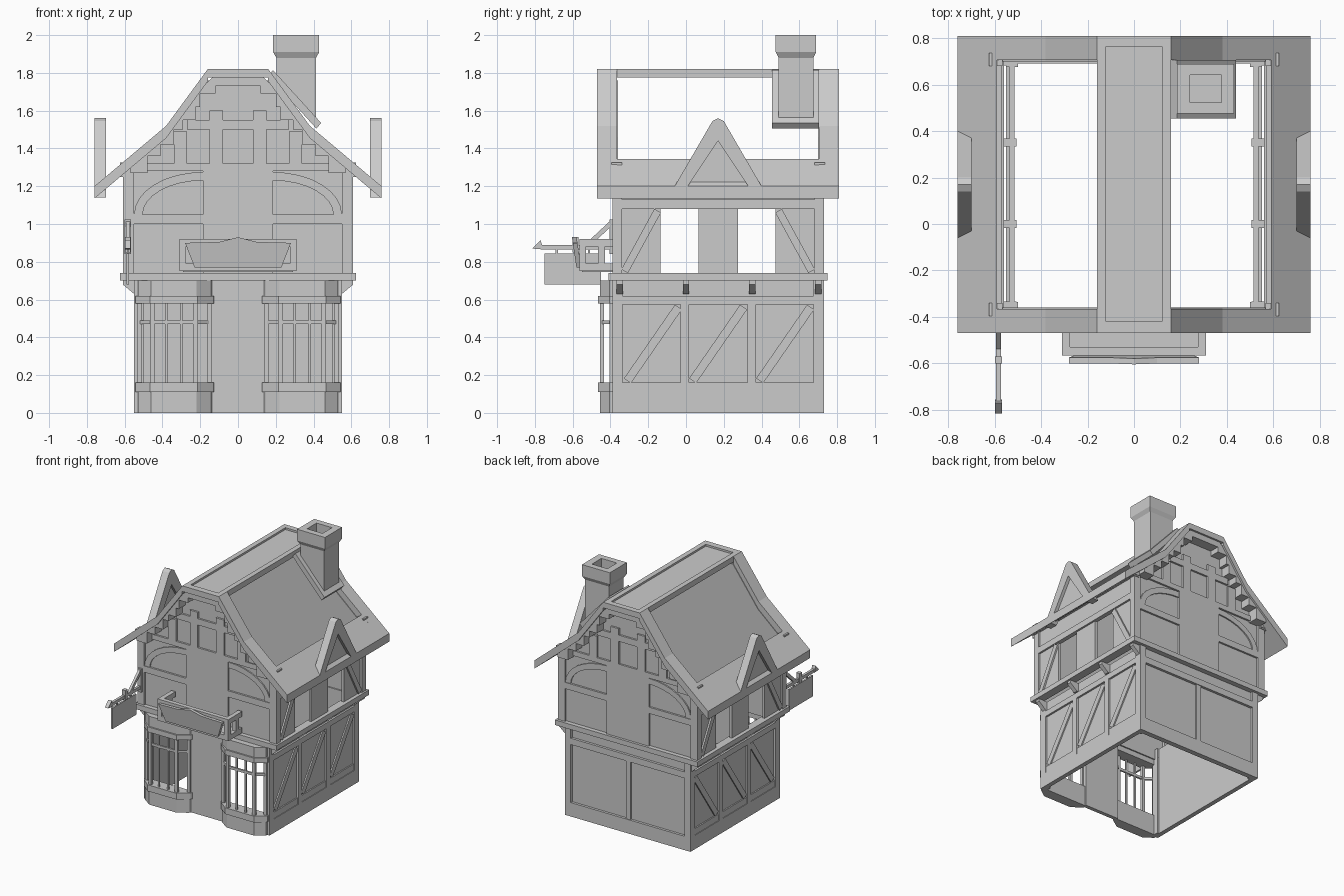
import bpy, bmesh, math
from mathutils import Vector

cube = bpy.data.objects.get("Cube")
if cube:
    bpy.data.objects.remove(cube)

plaster = bpy.data.materials.new("plain_grey")
plaster.use_nodes = True
GREY = (0.6, 0.6, 0.6, 1)
plaster.diffuse_color = GREY
plaster.node_tree.nodes["Principled BSDF"].inputs["Base Color"].default_value = GREY

MID = 0.17  # middle of the house from front to back


def prism(points, axis, a, b):
    """Outline pushed along an axis; outline is (x,z) for y, (y,z) for x, (x,y) for z."""
    put = {"x": lambda p, d: (d, p[0], p[1]),
           "y": lambda p, d: (p[0], d, p[1]),
           "z": lambda p, d: (p[0], p[1], d)}[axis]
    return [put(p, a) for p in points], [put(p, b) for p in points]


def box(x0, x1, y0, y1, z0, z1):
    return prism([(x0, y0), (x1, y0), (x1, y1), (x0, y1)], "z", z0, z1)


def bar(p, q, width, axis, a, b):
    p, q = Vector(p), Vector(q)
    n = (q - p).orthogonal().normalized() * width / 2
    return prism([p + n, q + n, q - n, p - n], axis, a, b)


def build(name, solids, sides=False, ends=False):
    """Make one object of closed solids, mirrored left/right and front/back on demand."""
    bm = bmesh.new()
    for low, high in solids:
        for mx in ((1, -1) if sides else (1,)):
            for back in ((False, True) if ends else (False,)):
                rings = [[bm.verts.new((x * mx, 2 * MID - y if back else y, z))
                          for x, y, z in ring] for ring in (low, high)]
                made = [bm.faces.new(r) for r in rings]
                count = len(low)
                for i in range(count):
                    j = (i + 1) % count
                    made.append(bm.faces.new((rings[0][i], rings[0][j], rings[1][j], rings[1][i])))
                bmesh.ops.recalc_face_normals(bm, faces=made)
    mesh = bpy.data.meshes.new(name)
    bm.to_mesh(mesh)
    bm.free()
    mesh.materials.append(plaster)
    obj = bpy.data.objects.new(name, mesh)
    bpy.context.collection.objects.link(obj)
    return obj


# Ground floor walls
build("lower_side_walls", [box(.515, .535, -.37, .71, 0, .7)], sides=True)
build("lower_back_wall", [box(-.53, .53, .69, .71, 0, .7)])
build("lower_front_wall", [box(-.15, .15, -.39, -.36, 0, .7)])

# Ground floor timbers
build("corner_posts", [box(.5, .55, -.39, -.335, 0, .7)], sides=True, ends=True)
side_timbers = [box(.53, .55, -.37, .71, 0, .11), box(.53, .55, -.37, .71, .575, .62),
                box(.53, .545, -.37, .71, .11, .16)]
side_timbers += [box(.53, .55, y, y + .045, .11, .58) for y in (-.03, .325)]
for y in (-.33, .015, .37):
    side_timbers.append(bar((y + .02, .17), (y + .29, .56), .045, "x", .53, .545))
build("lower_side_timbers", side_timbers, sides=True)
build("lower_back_timbers", [box(-.55, .55, .7, .73, 0, .11), box(-.55, .55, .7, .73, .57, .62),
                             box(-.02, .02, .7, .725, .11, .58)])
build("lower_front_header", [box(-.55, .55, -.39, -.36, .62, .7)])


# Bay windows
def bay_outline(g):
    return [(.13 - g, -.37), (.145 - g, -.405), (.22 - g / 2, -.455 - g),
            (.46 + g / 2, -.455 - g), (.53 + g, -.405), (.53 + g, -.37)]


bay = [prism(bay_outline(0), "z", 0, .11), prism(bay_outline(.012), "z", .11, .16),
       prism(bay_outline(.012), "z", .58, .62), prism(bay_outline(0), "z", .62, .7)]
for x, y in ((.15, -.395), (.225, -.445), (.455, -.445), (.52, -.395)):
    bay.append(box(x - .012, x + .012, y - .01, y + .01, .16, .58))
for x in (.3, .38):
    bay.append(box(x - .006, x + .006, -.45, -.44, .16, .58))
bay += [box(.22, .46, -.452, -.438, .47, .49),
        bar((.15, -.395), (.225, -.445), .014, "z", .47, .49),
        bar((.455, -.445), (.52, -.395), .014, "z", .47, .49)]
build("bay_windows", bay, sides=True)

# Jetty beam between the floors and its brackets
build("jetty_sides", [box(.56, .625, -.41, .75, .7, .74)], sides=True)
build("jetty_ends", [box(-.56, .56, -.41, -.36, .7, .74)], ends=True)
build("jetty_brackets", [prism([(.505, .7), (.61, .7), (.61, .68), (.55, .63), (.505, .63)],
                               "y", y - .017, y + .017) for y in (-.35, 0, .35, .7)], sides=True)

# Upper side walls with window openings
side = [box(.575, .595, a, b, .74, 1.08) for a, b in ((-.38, -.135), (.065, .275), (.475, .72))]
side.append(box(.575, .595, -.38, .72, 1.08, 1.29))
build("upper_side_walls", side, sides=True)
timbers = [box(.57, .61, -.39, -.34, .74, 1.28), box(.59, .61, -.37, .17, 1.08, 1.13),
           bar((-.325, .75), (-.15, 1.07), .04, "x", .59, .608)]
build("upper_side_timbers", timbers, sides=True, ends=True)
build("wall_plates", [box(.57, .615, -.4, .74, 1.26, 1.305)], sides=True)
build("plate_ends", [box(.565, .625, -.395, -.34, 1.25, 1.325)], sides=True, ends=True)

# Gable walls
half = [(.6, .74), (.6, 1.27), (.38, 1.46), (.16, 1.76)]
gable = half + [(-x, z) for x, z in reversed(half)]
build("gable_walls", [prism(gable, "y", -.375, -.36)], ends=True)
build("gable_centre", [box(-.185, .185, -.39, -.37, .74, 1.32)], ends=True)
arch = []
for r in (0, .045):
    arc = [(.185 + (.32 + r) * math.cos(t * math.pi / 16),
            1.05 + (.18 + r) * math.sin(t * math.pi / 16)) for t in range(9)]
    arch += arc if r == 0 else arc[::-1]
timbers = [box(.55, .61, -.39, -.37, .74, 1.28), box(.185, .55, -.39, -.37, 1.0, 1.05),
           box(.185, .55, -.39, -.37, 1.28, 1.32), box(.08, .15, -.39, -.37, 1.32, 1.6),
           box(.27, .34, -.39, -.37, 1.32, 1.49), box(0, .27, -.39, -.37, 1.5, 1.55),
           prism(arch, "y", -.385, -.37)]
build("gable_timbers", timbers, sides=True, ends=True)

# Stepped soffit under the gable overhang: one block per step
steps = [(0, 1.73), (.12, 1.69), (.2, 1.62), (.225, 1.55), (.29, 1.5), (.34, 1.42),
         (.41, 1.36), (.48, 1.32), (.57, 1.25), (.62, 1.25)]


def soffit(x):
    if x < .16:
        return 1.78
    return 1.76 - (x - .16) * 1.35 if x < .38 else 1.46 - (x - .38) * .842


blocks = []
for (x0, z0), (x1, z1) in zip(steps, steps[1:]):
    if x0 < .57:
        tops = [(x1, soffit(x1) + .01), (x0, soffit(x0) + .01)]
        blocks.append(prism([(x0, z0), (x1, z0)] + tops, "y", -.455, -.37)
                      if z0 < soffit(x1) else
                      prism([(x0, soffit(x1) - .03), (x1, soffit(x1) - .03)] + tops, "y", -.455, -.37))
build("soffit_steps", blocks, sides=True, ends=True)

# Roof frame: ridge with a sunken top, gable strips and eaves
build("ridge", [box(-.16, .16, -.47, .81, 1.775, 1.805)])
build("ridge_rim", [box(.12, .16, -.47, .81, 1.8, 1.82), box(0, .12, -.47, -.42, 1.8, 1.82),
                    box(0, .12, .765, .81, 1.8, 1.82)], sides=True)
strip = [(.16, 1.82), (.38, 1.52), (.76, 1.2), (.76, 1.135), (.38, 1.455), (.16, 1.755)]
build("gable_strips", [prism(strip, "y", -.47, -.365)], sides=True, ends=True)
eave = [(.59, 1.343), (.76, 1.2), (.76, 1.135), (.59, 1.278)]
build("eaves", [prism(eave, "y", -.365, .705)], sides=True)

# Dormers: triangular roof boards around a thin panel
board = [(-.095, 1.14), (-.03, 1.14), (MID, 1.44), (MID, 1.56), (MID - .03, 1.545)]
build("dormer_boards", [prism(board, "x", .7, .76)], sides=True, ends=True)
build("dormer_panels", [prism([(-.05, 1.16), (.39, 1.16), (MID, 1.45)], "x", .72, .735)], sides=True)

# Chimney on a tilted flashing
build("chimney_flashing", [prism([(.16, 1.785), (.185, 1.815), (.44, 1.535), (.415, 1.505)],
                                 "y", .455, .705)])


def square_tube(levels, hole):
    """Four mitred walls around a flue."""
    x, y = .308, .582
    out = []
    for (w0, d0, z0), (w1, d1, z1) in zip(levels, levels[1:]):
        for k in range(4):
            rings = []
            for w, d, z in ((w0, d0, z0), (w1, d1, z1)):
                sx, sy = ((-1, -1), (1, -1), (1, 1), (-1, 1))[k]
                tx, ty = ((1, -1), (1, 1), (-1, 1), (-1, -1))[k]
                rings.append([(x + sx * w, y + sy * d, z), (x + tx * w, y + ty * d, z),
                              (x + tx * hole, y + ty * hole * .87, z),
                              (x + sx * hole, y + sy * hole * .87, z)])
            out.append(tuple(rings))
    return out


build("chimney_cap", square_tube([(.105, .092, 1.88), (.122, .107, 1.91), (.122, .107, 2.0)], .068))
build("chimney_shaft", [prism([(.203, 1.77), (.413, 1.54), (.413, 1.89), (.203, 1.89)],
                              "y", .49, .674)])

# Balcony with a leaning board
rails = [box(.275, .31, -.565, -.39, z, z + .04) for z in (.75, .88)]
rails += [box(.275, .31, y, y + .035, .75, .9) for y in (-.565, -.465)]
rails += [box(0, .31, -.565, -.53, z, z + .04) for z in (.75, .88)]
rails += [box(.17, .2, -.565, -.53, .75, .9)]
build("balcony_rails", rails, sides=True)
build("balcony_floor", [box(-.29, .29, -.55, -.38, .745, .765)])
outline = [(-.23, .77), (.23, .77), (.28, .9), (.1, .905), (0, .93), (-.1, .905), (-.28, .9)]
lean = lambda z: -.56 - (z - .77) * .15
build("balcony_board", [([(x, lean(z) - .02, z) for x, z in outline],
                         [(x, lean(z) + .005, z) for x, z in outline])])

# Hanging sign on an arm
build("sign_arm", [box(-.593, -.573, -.77, -.39, .865, .89),
                   prism([(-.815, .87), (-.77, .915), (-.755, .865)], "x", -.598, -.568),
                   bar((-.53, .88), (-.39, 1.01), .025, "x", -.593, -.573),
                   box(-.6, -.566, -.405, -.385, .84, 1.025),
                   box(-.598, -.568, -.6, -.57, .85, .93)])
build("sign_board", [box(-.59, -.576, -.75, -.45, .68, .845)]
      + [box(-.588, -.578, y, y + .012, .84, .87) for y in (-.69, -.52)])
